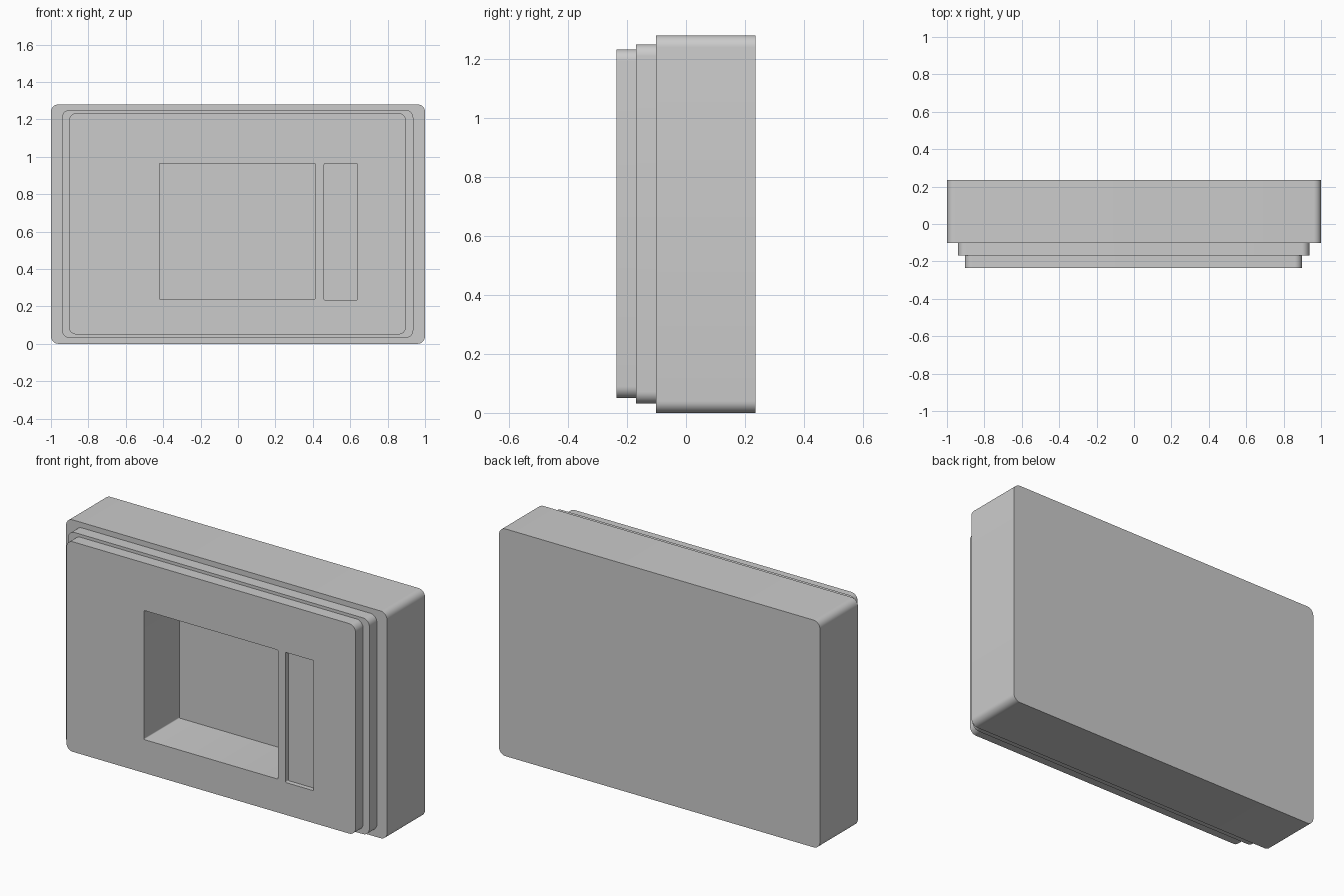
import bpy
import bmesh
import math

cube = bpy.data.objects.get("Cube")
if cube:
    bpy.data.objects.remove(cube, do_unlink=True)

# Single plain grey finish
grey = bpy.data.materials.new("light grey")
grey.use_nodes = True
COLOUR = (0.6, 0.6, 0.6, 1.0)
grey.diffuse_color = COLOUR
for node in grey.node_tree.nodes:
    if node.type == 'BSDF_PRINCIPLED':
        node.inputs["Base Color"].default_value = COLOUR


def rounded_slab(name, x, z, y, radius, steps=8):
    """Rounded rectangle in x and z, extruded from y[0] to y[1]."""
    corners = [(x[1], z[1], 0), (x[0], z[1], 1), (x[0], z[0], 2), (x[1], z[0], 3)]
    bm = bmesh.new()
    outline = []
    for cx, cz, quarter in corners:
        ox = cx - radius if cx == x[1] else cx + radius
        oz = cz - radius if cz == z[1] else cz + radius
        for i in range(steps + 1):
            a = math.pi / 2 * (quarter + i / steps)
            outline.append(bm.verts.new((ox + radius * math.cos(a), y[0],
                                         oz + radius * math.sin(a))))
    face = bm.faces.new(outline)
    moved = bmesh.ops.extrude_face_region(bm, geom=[face])["geom"]
    bmesh.ops.translate(bm, vec=(0, y[1] - y[0], 0),
                        verts=[v for v in moved if isinstance(v, bmesh.types.BMVert)])
    bmesh.ops.recalc_face_normals(bm, faces=bm.faces)
    mesh = bpy.data.meshes.new(name)
    bm.to_mesh(mesh)
    bm.free()
    mesh.materials.append(grey)
    obj = bpy.data.objects.new(name, mesh)
    bpy.context.collection.objects.link(obj)
    return obj


def select_only(obj):
    bpy.ops.object.select_all(action='DESELECT')
    obj.select_set(True)
    bpy.context.view_layer.objects.active = obj


def cut(obj, cutter):
    select_only(obj)
    mod = obj.modifiers.new("recess", 'BOOLEAN')
    mod.operation = 'DIFFERENCE'
    mod.solver = 'EXACT'
    mod.object = cutter
    bpy.ops.object.modifier_apply(modifier=mod.name)


# Stepped housing: deep back body, middle step, front plate
body = rounded_slab("back_body", (-1, 1), (0, 1.28), (-0.102, 0.236), 0.04)
step = rounded_slab("middle_step", (-0.941, 0.937), (0.032, 1.25), (-0.169, -0.102), 0.04)
plate = rounded_slab("front_plate", (-0.904, 0.898), (0.05, 1.233), (-0.236, -0.169), 0.04)

# Deep square opening and shallow side slot
opening = rounded_slab("opening_cutter", (-0.421, 0.414), (0.238, 0.965), (-0.4, 0.08), 0.006, 4)
slot = rounded_slab("slot_cutter", (0.461, 0.637), (0.232, 0.965), (-0.4, -0.209), 0.006, 4)
for part in (body, step, plate):
    cut(part, opening)
cut(plate, slot)
for cutter in (opening, slot):
    cutter.hide_render = True
    bpy.data.objects.remove(cutter, do_unlink=True)

# Smooth rounded corners, crisp edges
for part in (body, step, plate):
    select_only(part)
    bpy.ops.object.shade_smooth_by_angle(angle=math.radians(30))
